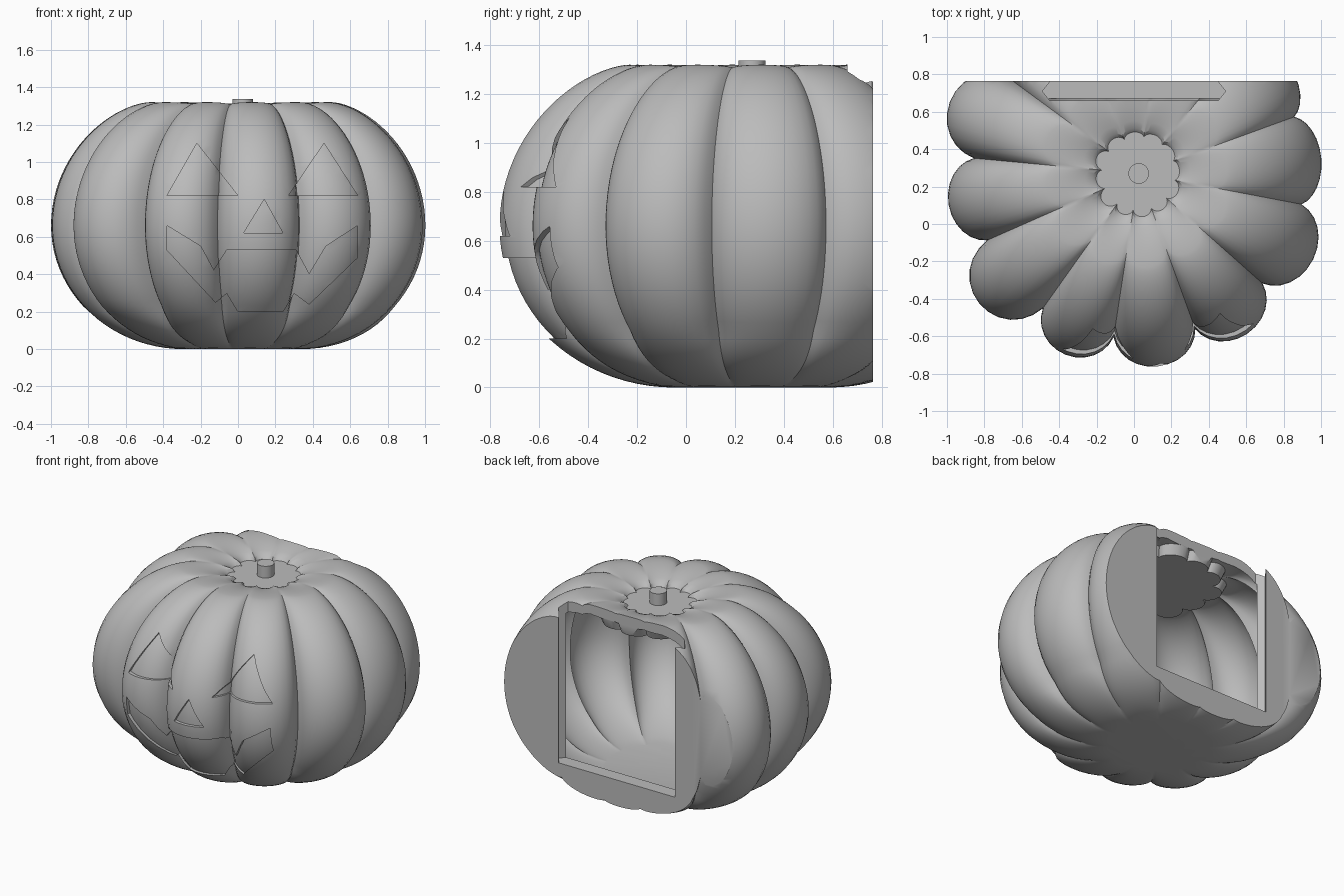
import bpy, bmesh, math
from mathutils import Vector

if "Cube" in bpy.data.objects:
    bpy.data.objects.remove(bpy.data.objects["Cube"])

STEPS, RINGS = 12, 22
MID = 0.66
AXIS_X, AXIS_Y = 0.025, 0.27

# Grooves between the uneven lobes (degrees), and how far each lobe reaches
GROOVES = [-98.7, -70, -41.6, -10.7, 20, 50.9, 81.9, 112.8, 143.7, 174.7, 203.8, 234.6, 261.3]
REACH = [1.038, 1.035, 1.04, 0.98, 0.99, 1, 1, 1.03, 1.08, 1.03, 1.1, 1.045]

gray = bpy.data.materials.new("plain gray")
gray.use_nodes = True
gray.diffuse_color = (0.5, 0.5, 0.5, 1)
gray.node_tree.nodes["Principled BSDF"].inputs["Base Color"].default_value = (0.5, 0.5, 0.5, 1)


def finish(bm, name):
    bmesh.ops.recalc_face_normals(bm, faces=bm.faces)
    mesh = bpy.data.meshes.new(name)
    bm.to_mesh(mesh)
    bm.free()
    mesh.materials.append(gray)
    obj = bpy.data.objects.new(name, mesh)
    bpy.context.collection.objects.link(obj)
    return obj


def outer_profile():
    """Radius and height along the crest of one lobe, bottom to top."""
    pts = [(0.33, 0.0)]
    for i in range(1, 2 * RINGS):
        a = math.pi / 2 * (i / RINGS - 1)
        inner, power = (0.32, 1) if a < 0 else (0.5, 1.22)
        pts.append((inner + (1.03 - inner) * math.cos(a) ** power, MID + MID * math.sin(a)))
    for i in range(7):
        k = i / 6
        pts.append((0.5 - 0.25 * k, 2 * MID - 0.045 * k * k))
    return pts + [(0.23, 1.255)]


def cavity_profile():
    """Inner wall from a flat floor up to a round plug hanging from the roof."""
    pts = []
    for i in range(31):
        a = math.radians(-80 + 165 * i / 30)
        inner, rise = (0.25, 0.55) if a < 0 else (0.45, 0.615)
        pts.append((inner + (0.93 - inner) * math.cos(a), 0.64 + rise * math.sin(a)))
    return pts + [(0.43, 1.245), (0.4, 1.18)]


def lobed_solid(name, profile, radial=1.0, vertical=1.0, dip=0.018):
    """Closed ribbed gourd shape around the upright axis."""
    bm = bmesh.new()
    rings = []
    wide = math.radians(72)
    for r, z in profile:
        # Lobes merge towards the flat bottom and the hollow on top
        depth = min(1, 0.25 + z / 0.3)
        sink = dip * min(1, z / 0.03) * min(1, max(0, r - 0.25) / 0.2)
        ring = []
        for start, end, reach in zip(GROOVES, GROOVES[1:], REACH):
            for k in range(STEPS):
                phi = wide * (2 * k / STEPS - 1)
                s = math.sin(phi) / math.sin(wide)
                crest = (math.cos(phi) - math.cos(wide)) / (1 - math.cos(wide))
                ang = math.radians(start + (end - start) * (s + 1) / 2)
                full = 0.86 + (reach / 1.03 - 0.86) * crest
                rr = r * radial * (1 + (full - 1) * depth)
                zz = MID + (z - MID) * vertical * (1 - sink * (1 - crest))
                ring.append(bm.verts.new((AXIS_X + rr * math.cos(ang),
                                          AXIS_Y + rr * math.sin(ang), zz)))
        rings.append(ring)
    n = len(REACH) * STEPS
    for low, high in zip(rings, rings[1:]):
        for i in range(n):
            j = (i + 1) % n
            bm.faces.new((low[i], low[j], high[j], high[i]))
    bm.faces.new(rings[0])
    bm.faces.new(rings[-1])
    return finish(bm, name)


def prism(name, outline, offset):
    """Extrude a closed planar outline along an offset."""
    bm = bmesh.new()
    face = bm.faces.new([bm.verts.new(p) for p in outline])
    out = bmesh.ops.extrude_face_region(bm, geom=[face])
    moved = [v for v in out["geom"] if isinstance(v, bmesh.types.BMVert)]
    bmesh.ops.translate(bm, verts=moved, vec=Vector(offset))
    return finish(bm, name)


def subtract(target, cutter, keep=False):
    mod = target.modifiers.new("cut", 'BOOLEAN')
    mod.operation = 'DIFFERENCE'
    mod.solver = 'EXACT'
    mod.object = cutter
    bpy.context.view_layer.objects.active = target
    bpy.ops.object.modifier_apply(modifier=mod.name)
    if not keep:
        bpy.data.objects.remove(cutter)


def rear_block(y):
    return prism("rear_cutter", [(-2, y, -1), (2, y, -1), (2, y, 3), (-2, y, 3)], (0, 2, 0))


# Outer body, flat at the back
body = lobed_solid("pumpkin_body", outer_profile())
subtract(body, rear_block(0.765))

# Face cut as shallow recesses that follow the lobes
features = {
    "right_eye": [(-.38, .82), (0, .82), (-.22, 1.1)],
    "left_eye": [(.27, .82), (.64, .82), (.46, 1.1)],
    "nose": [(.03, .62), (.24, .62), (.14, .8)],
    "mouth": [(-.38, .66), (-.2, .55), (-.13, .42), (-.06, .53), (.31, .53), (.38, .4),
              (.47, .55), (.64, .66), (.64, .49), (.38, .24), (.3, .3), (.24, .2),
              (0, .2), (-.06, .3), (-.12, .25), (-.38, .53)],
}
core = lobed_solid("recess_floor", outer_profile(), 0.978, 0.988)
for name, outline in features.items():
    cutter = prism(name, [(x, -1, z) for x, z in outline], (0, 0.8, 0))
    subtract(cutter, core, keep=True)
    subtract(body, cutter)
bpy.data.objects.remove(core)

# Hollow inside, leaving a rear wall
cavity = lobed_solid("cavity", cavity_profile(), dip=0)
subtract(cavity, rear_block(0.67))
subtract(body, cavity)

# Rear doorway with grooved sides, open at the top
slot = [(-.45, .78), (-.45, .76), (-.49, .71), (-.45, .66),
        (.45, .66), (.49, .71), (.45, .76), (.45, .78)]
subtract(body, prism("doorway", [(x, y, 0.205) for x, y in slot], (0, 0, 2)))

# Short stem
bm = bmesh.new()
bmesh.ops.create_cone(bm, cap_ends=True, segments=32, radius1=0.055, radius2=0.055, depth=0.1)
bmesh.ops.translate(bm, verts=bm.verts, vec=(AXIS_X, AXIS_Y, 1.287))
stem = finish(bm, "stem")

for obj in (body, stem):
    bpy.ops.object.select_all(action='DESELECT')
    obj.select_set(True)
    bpy.context.view_layer.objects.active = obj
    bpy.ops.object.shade_smooth_by_angle(angle=math.radians(30))
